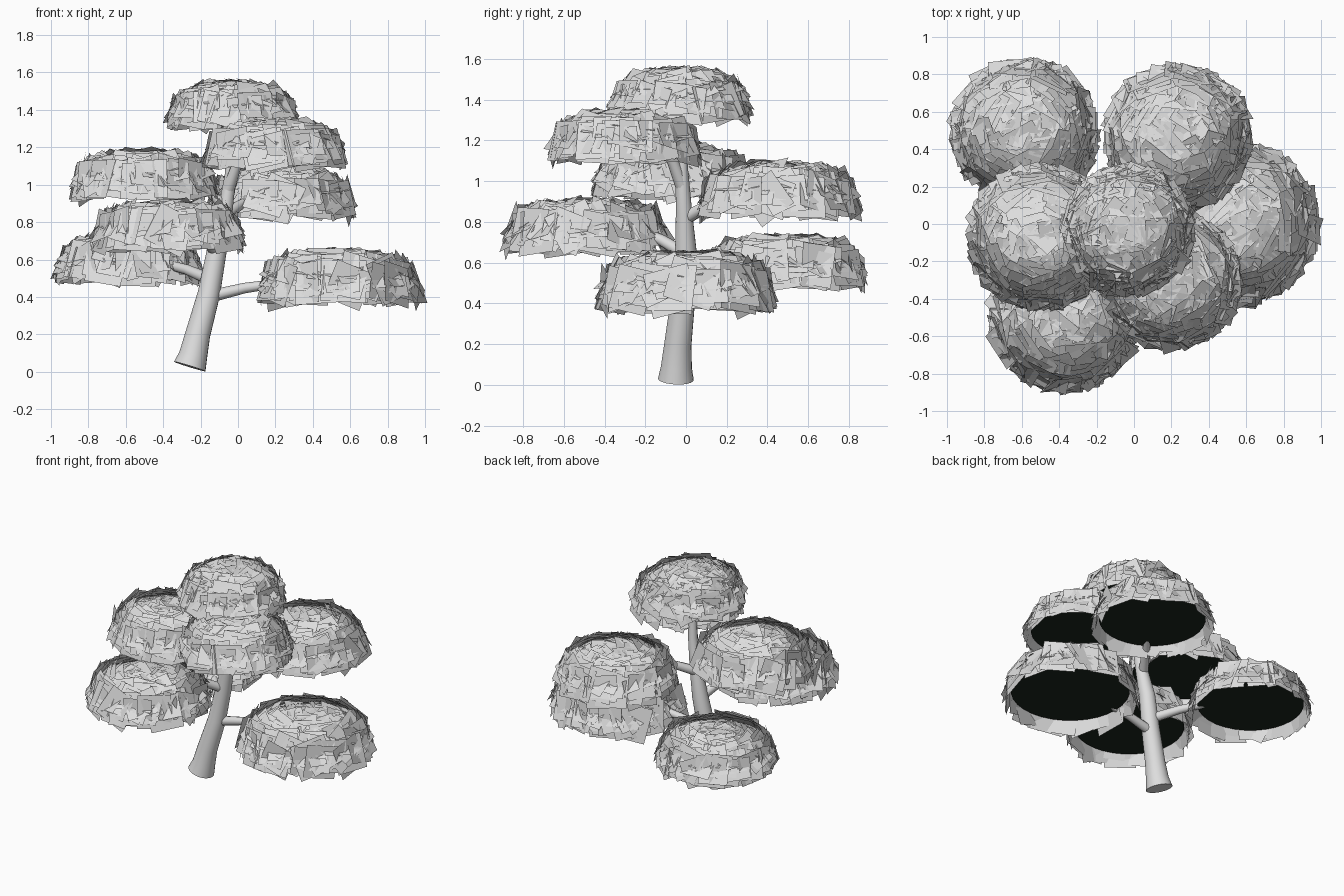
import bpy, bmesh, math, random
from mathutils import Vector, Matrix

if "Cube" in bpy.data.objects:
    bpy.data.objects.remove(bpy.data.objects["Cube"])

random.seed(4)


def material(name, rgb):
    m = bpy.data.materials.new(name)
    m.diffuse_color = (*rgb, 1)
    m.use_nodes = True
    m.node_tree.nodes["Principled BSDF"].inputs["Base Color"].default_value = m.diffuse_color
    return m


GREY = material("pale grey", (0.73, 0.73, 0.73))
DARK = material("dark green", (0.011, 0.018, 0.012))


def finish(name, bm, mat, smooth):
    me = bpy.data.meshes.new(name)
    bm.to_mesh(me)
    bm.free()
    me.materials.append(mat)
    ob = bpy.data.objects.new(name, me)
    bpy.context.collection.objects.link(ob)
    if smooth:
        bpy.ops.object.select_all(action='DESELECT')
        bpy.context.view_layer.objects.active = ob
        ob.select_set(True)
        bpy.ops.object.shade_smooth_by_angle(angle=math.radians(40))
    return ob


def tube(name, pts, sides=16):
    """Tapered tube through (x, y, z, radius) points, rings square to the path."""
    bm = bmesh.new()
    pos = [Vector(p[:3]) for p in pts]
    rings = []
    for i, p in enumerate(pts):
        d = (pos[min(i + 1, len(pos) - 1)] - pos[max(i - 1, 0)]).normalized()
        u = d.cross(Vector((0.3, 1, 0.1))).normalized()
        v = d.cross(u)
        rings.append([bm.verts.new(pos[i] + p[3] * (u * math.cos(a) + v * math.sin(a)))
                      for a in (2 * math.pi * k / sides for k in range(sides))])
    for a, b in zip(rings, rings[1:]):
        for k in range(sides):
            j = (k + 1) % sides
            bm.faces.new((a[k], a[j], b[j], b[k]))
    bm.faces.new(rings[0][::-1])
    bm.faces.new(rings[-1])
    bmesh.ops.recalc_face_normals(bm, faces=bm.faces)
    return finish(name, bm, GREY, True)


def leaf_core(name, centre, r, h):
    """Dark half dome with a flat underside."""
    bm = bmesh.new()
    bmesh.ops.create_uvsphere(bm, u_segments=32, v_segments=16, radius=1)
    bmesh.ops.bisect_plane(bm, geom=bm.verts[:] + bm.edges[:] + bm.faces[:],
                           plane_co=(0, 0, 0.001), plane_no=(0, 0, 1), clear_inner=True)
    bmesh.ops.holes_fill(bm, edges=[e for e in bm.edges if e.is_boundary], sides=0)
    bmesh.ops.transform(bm, matrix=Matrix.Translation(centre) @ Matrix.Diagonal((r, r, h, 1)),
                        verts=bm.verts)
    bmesh.ops.recalc_face_normals(bm, faces=bm.faces)
    finish(name, bm, DARK, True)


def leaf_cards(name, centre, r, h, count=150):
    """Square leaf cards around the dome, steep at the rim and flat on the crown."""
    bm = bmesh.new()
    for i in range(count):
        s = 0.08 + 0.92 * (i + 0.5) / count        # sine of elevation, rim to crown
        a = i * 2.39996 + random.uniform(-0.2, 0.2)
        c = math.sqrt(1 - s * s)
        out = Vector((math.cos(a), math.sin(a), 0))
        p = centre + out * r * c + Vector((0, 0, h * s))
        n = (out * c + Vector((0, 0, s * (1 + 0.6 * s) + 0.08))).normalized()
        side = Vector((-out.y, out.x, 0))
        up = n.cross(side)
        rot = (Matrix.Rotation(random.gauss(0, 0.2), 3, n)
               @ Matrix.Rotation(random.gauss(0, 0.07), 3, side)
               @ Matrix.Rotation(random.gauss(0, 0.1), 3, up))
        half = random.uniform(0.09, 0.112) * r / 0.37
        side, up = rot @ side * half, rot @ up * half
        bm.faces.new([bm.verts.new(p + side * x + up * y)
                      for x, y in ((-1, -1), (1, -1), (1, 1), (-1, 1))])
    finish(name, bm, GREY, False)


# Trunk with flared, leaning base
tube("trunk", [(-0.258, -0.05, 0.028, 0.088), (-0.239, -0.047, 0.09, 0.076),
               (-0.215, -0.04, 0.2, 0.067), (-0.155, -0.015, 0.42, 0.06),
               (-0.113, 0.0, 0.65, 0.053), (-0.07, -0.01, 0.85, 0.04),
               (-0.04, -0.02, 1.05, 0.031), (-0.03, -0.03, 1.4, 0.022)], 20)

# Leaf clumps: centre x, y, lowest z, highest z, outer radius, branch start on trunk
clumps = {
    "back_left": (-0.585, 0.49, 0.45, 0.75, 0.41, (-0.14, -0.01, 0.49)),
    "back_right": (0.23, 0.46, 0.80, 1.11, 0.41, (-0.08, 0.0, 0.82)),
    "left": (-0.50, -0.07, 0.90, 1.20, 0.405, (-0.07, -0.01, 0.88)),
    "top": (-0.03, -0.03, 1.26, 1.58, 0.37, None),
    "front_right": (0.20, -0.30, 1.06, 1.37, 0.39, (-0.05, -0.02, 0.98)),
    "right": (0.545, 0.0, 0.345, 0.67, 0.45, (-0.16, -0.01, 0.40)),
    "front_left": (-0.37, -0.49, 0.63, 0.92, 0.42, (-0.115, 0.0, 0.64)),
}
for key, (x, y, z0, z1, rad, start) in clumps.items():
    base = Vector((x, y, z0 + 0.1))
    r, h = rad - 0.045, z1 - z0 - 0.135
    leaf_core(key + "_leaf_core", base, r - 0.015, h - 0.012)
    leaf_cards(key + "_leaves", base, r, h)
    if start:
        # Branch enters the clump at its inner rim, just above the underside
        a = Vector(start)
        d = Vector((x - a.x, y - a.y, 0))
        entry = base - d.normalized() * (r - 0.09) + Vector((0, 0, 0.03))
        mid = a.lerp(entry, 0.5) + Vector((0, 0, 0.01))
        end = base + Vector((0, 0, 0.06))
        tube(key + "_branch", [(*a, 0.034), (*mid, 0.028), (*entry, 0.024), (*end, 0.012)], 10)
